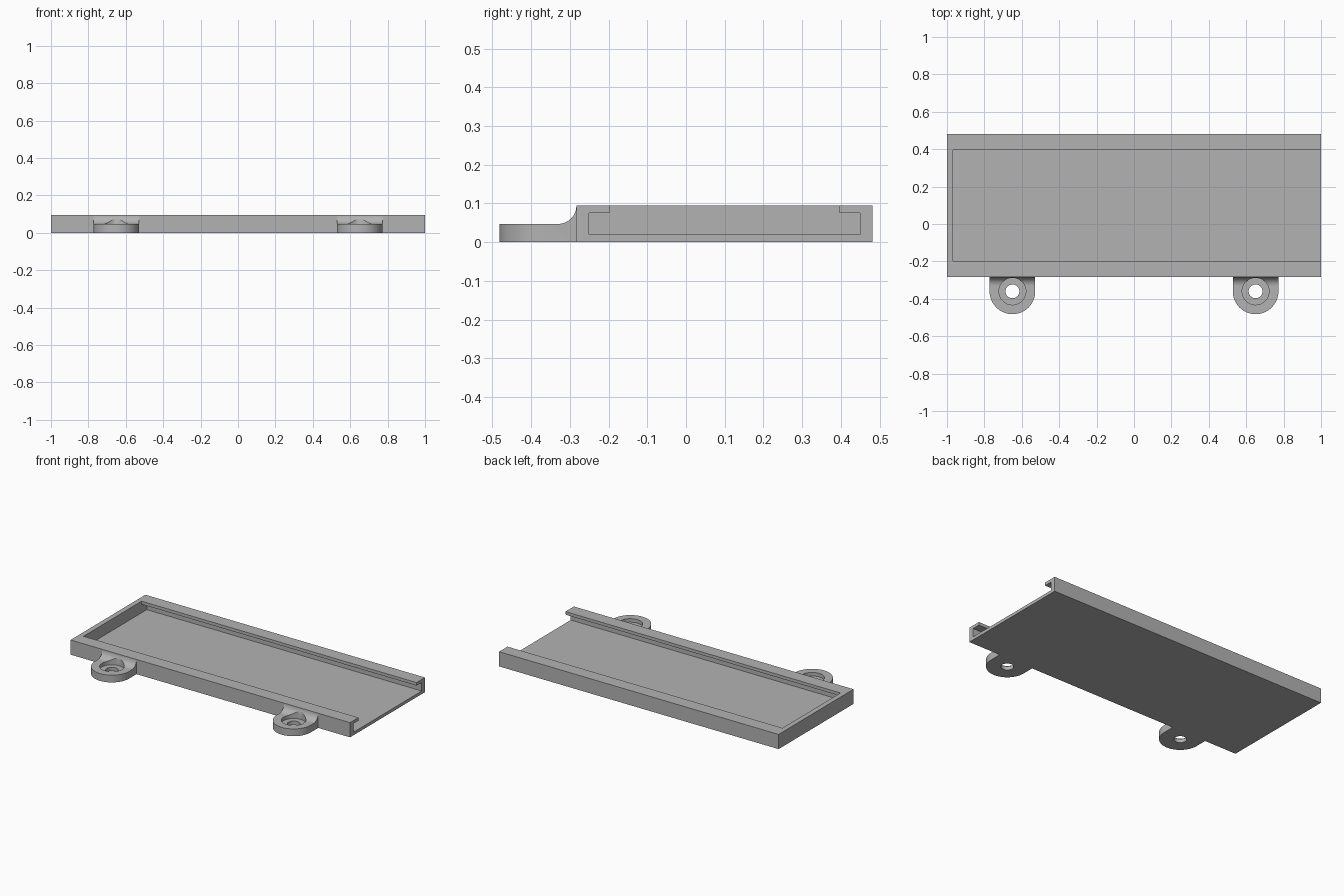
import bpy, bmesh, math
from mathutils import Vector

cube = bpy.data.objects.get("Cube")
if cube:
    bpy.data.objects.remove(cube, do_unlink=True)

GREY = (0.45, 0.45, 0.45, 1)
grey = bpy.data.materials.new("plain grey")
grey.use_nodes = True
grey.diffuse_color = GREY
grey.node_tree.nodes["Principled BSDF"].inputs["Base Color"].default_value = GREY

FRONT, BACK, TOP = -0.283, 0.482, 0.095
LUG_Y, LUG_R, LUG_TOP = -0.36, 0.122, 0.047


def prism(name, points, step):
    """Extrude a closed 3D outline along step."""
    bm = bmesh.new()
    face = bm.faces.new([bm.verts.new(p) for p in points])
    new = bmesh.ops.extrude_face_region(bm, geom=[face])["geom"]
    bmesh.ops.translate(bm, vec=Vector(step),
                        verts=[v for v in new if isinstance(v, bmesh.types.BMVert)])
    bmesh.ops.recalc_face_normals(bm, faces=bm.faces)
    mesh = bpy.data.meshes.new(name)
    bm.to_mesh(mesh)
    bm.free()
    mesh.materials.append(grey)
    obj = bpy.data.objects.new(name, mesh)
    bpy.context.collection.objects.link(obj)
    return obj


def box(name, x0, x1, y0, y1, z0, z1):
    return prism(name, [(x0, y0, z0), (x1, y0, z0), (x1, y1, z0), (x0, y1, z0)],
                 (0, 0, z1 - z0))


def arc(cx, cy, r, start, end, n):
    angles = [math.radians(start + (end - start) * i / n) for i in range(n + 1)]
    return [(cx + r * math.cos(a), cy + r * math.sin(a)) for a in angles]


def cylinder(name, x, r, z0, z1):
    ring = arc(x, LUG_Y, r, 0, 360, 64)[:-1]
    return prism(name, [(a, b, z0) for a, b in ring], (0, 0, z1 - z0))


def combine(target, tool, operation):
    mod = target.modifiers.new(operation, "BOOLEAN")
    mod.operation, mod.solver, mod.object = operation, "EXACT", tool
    bpy.context.view_layer.objects.active = target
    bpy.ops.object.modifier_apply(modifier=mod.name)
    bpy.data.objects.remove(tool, do_unlink=True)


# Tray with an undercut slot, open at the +x end
tray = box("tray", -1, 1, FRONT, BACK, 0, TOP)
combine(tray, box("slot", -0.967, 1.1, -0.25, 0.449, 0.02, 0.075), "DIFFERENCE")
combine(tray, box("opening", -0.967, 1.1, -0.197, 0.396, 0.05, 0.2), "DIFFERENCE")

# Screw lugs: rounded tab, concave fillet to the wall, counterbored hole
for x in (-0.65, 0.65):
    outline = [(x + LUG_R, -0.265)] + arc(x, LUG_Y, LUG_R, 0, -180, 48) + [(x - LUG_R, -0.265)]
    lug = prism("screw_lug", [(a, b, 0) for a, b in outline], (0, 0, TOP))
    r = TOP - LUG_TOP
    curve = arc(FRONT - r, TOP, r, -90, 0, 16)
    profile = [(-0.6, LUG_TOP)] + curve + [(FRONT, 0.2), (-0.6, 0.2)]
    combine(lug, prism("fillet_cutter", [(x - 0.2, a, b) for a, b in profile], (0.4, 0, 0)),
            "DIFFERENCE")
    combine(lug, cylinder("counterbore", x, 0.072, 0.024, 0.2), "DIFFERENCE")
    combine(lug, cylinder("screw_hole", x, 0.037, -0.1, 0.2), "DIFFERENCE")
    combine(tray, lug, "UNION")

# Smooth curved walls, keep hard edges
bpy.ops.object.select_all(action="DESELECT")
tray.select_set(True)
bpy.context.view_layer.objects.active = tray
bpy.ops.object.shade_smooth_by_angle(angle=math.radians(30))
